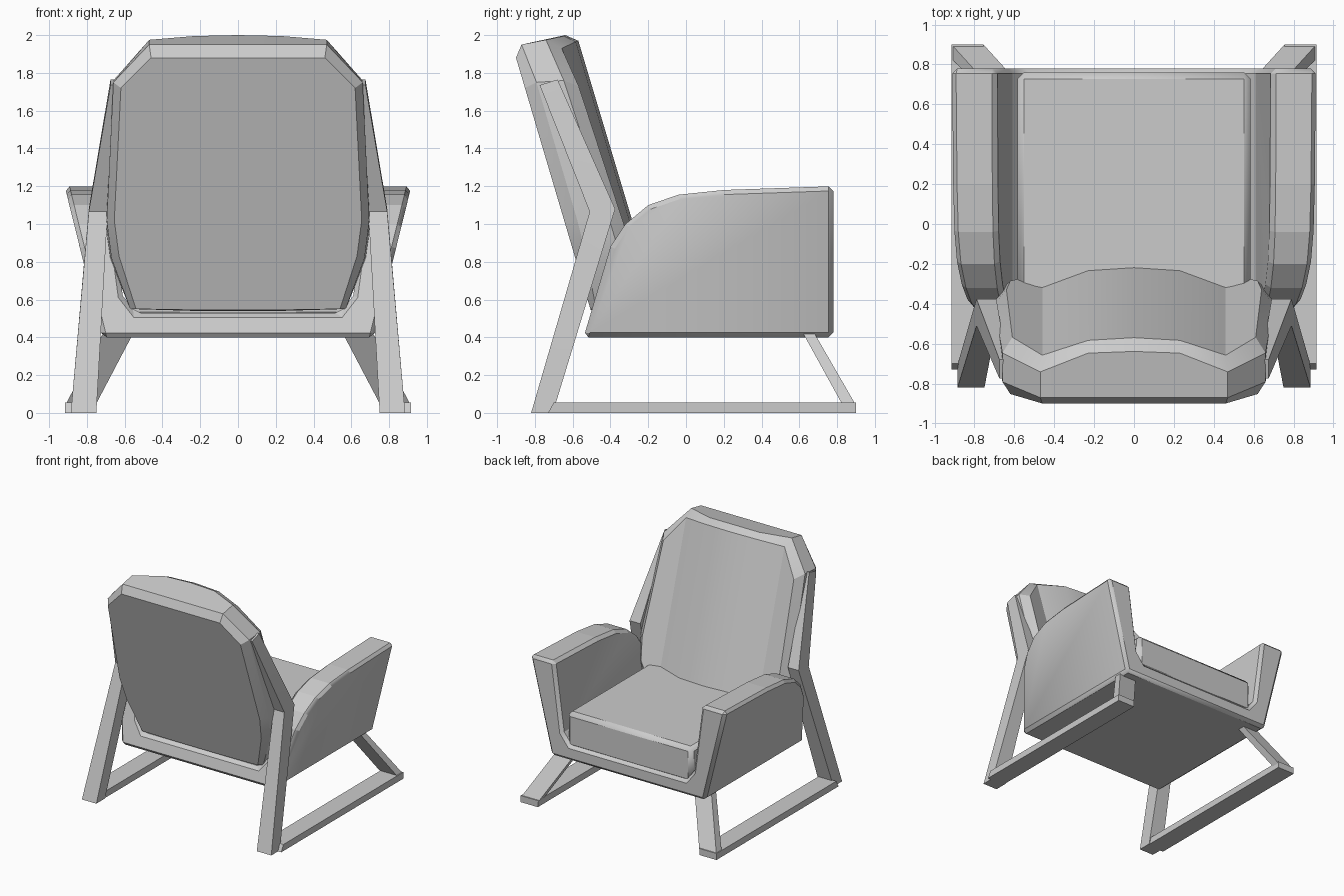
import bpy, bmesh

cube = bpy.data.objects.get("Cube")
if cube:
    bpy.data.objects.remove(cube, do_unlink=True)

grey = bpy.data.materials.new("plain_grey")
grey.use_nodes = True
colour = (0.6, 0.6, 0.6, 1)
grey.diffuse_color = colour
grey.node_tree.nodes["Principled BSDF"].inputs["Base Color"].default_value = colour


def make(name, verts, faces):
    """Mesh object with outward normals."""
    bm = bmesh.new()
    vs = [bm.verts.new(v) for v in verts]
    for f in faces:
        bm.faces.new([vs[i] for i in f])
    bmesh.ops.recalc_face_normals(bm, faces=bm.faces)
    mesh = bpy.data.meshes.new(name)
    bm.to_mesh(mesh)
    bm.free()
    mesh.materials.append(grey)
    ob = bpy.data.objects.new(name, mesh)
    bpy.context.collection.objects.link(ob)
    return ob


def loft(name, rings, closed=True):
    """Skin equal-length rings and cap both ends."""
    n = len(rings[0])
    verts = [p for r in rings for p in r]
    faces = [(k * n + i, k * n + (i + 1) % n, (k + 1) * n + (i + 1) % n, (k + 1) * n + i)
             for k in range(len(rings) - 1) for i in range(n)]
    faces += [tuple(range(n)), tuple(range(len(verts) - n, len(verts)))]
    return make(name, verts, faces)


def mirror(ob):
    mod = ob.modifiers.new("mirror", 'MIRROR')
    mod.use_clip = True
    return ob


def bevel(ob, width):
    mod = ob.modifiers.new("bevel", 'BEVEL')
    mod.width = width
    mod.segments = 1
    mod.limit_method = 'ANGLE'
    mod.angle_limit = 0.6


def beam(name, sections):
    """Mirrored bar; a section is inner x, outer x, and two (y, z) edges."""
    return mirror(loft(name, [[(a, *p), (b, *p), (b, *q), (a, *q)]
                              for a, b, p, q in sections]))


# Shell: U-shaped section trimmed by the arm side profile
half = [(0.72, 0.4), (0.93, 1.25), (0.695, 1.25), (0.61, 0.62), (0.54, 0.53)]
section = half + [(-x, z) for x, z in reversed(half)]
shell = loft("arm_shell", [[(x, y, z) for x, z in section] for y in (-0.8, 0.78)])
side = [(-0.545, 0.39), (0.9, 0.39), (0.9, 1.205), (0.78, 1.2), (0.2, 1.18),
        (-0.04, 1.155), (-0.2, 1.1), (-0.32, 1.0), (-0.4, 0.88)]
cutter = loft("shell_cutter", [[(x, y, z) for y, z in side] for x in (-1.2, 1.2)])
cutter.hide_render = True
cutter.hide_set(True)
cutter.display_type = 'WIRE'
trim = shell.modifiers.new("trim", 'BOOLEAN')
trim.operation = 'INTERSECT'
trim.solver = 'EXACT'
trim.object = cutter
bevel(shell, 0.025)

# Seat cushion
seat = loft("seat_cushion", [[(-0.585, y, 0.5), (0.585, y, 0.5), (0.585, y, 0.8), (-0.585, y, 0.8)]
                             for y in (-0.42, 0.76)])
bevel(seat, 0.033)


# Backrest: right half as four outlines from front to rear
def front(z):
    return -0.57 - 0.3 * (z - 1.97)


def rear(z):
    return -0.9 - 0.296 * (z - 1.88)


def outline(points, plane):
    return [(x, plane(z) + off, z) for x, z, off in points]


face = outline([(0, 1.97, 0), (0.23, 1.965, -0.015), (0.46, 1.93, -0.1), (0.61, 1.73, -0.07),
                (0.64, 1.0, -0.05), (0.62, 0.82, -0.06), (0.46, 0.56, -0.1),
                (0.23, 0.56, -0.015), (0, 0.56, 0)], front)
rim = outline([(0, 2.0, -0.06), (0.23, 1.995, -0.07), (0.47, 1.975, -0.17), (0.66, 1.76, -0.14),
               (0.7, 1.02, -0.12), (0.68, 0.82, -0.12), (0.56, 0.55, -0.14),
               (0.23, 0.55, -0.1), (0, 0.55, -0.1)], front)
back_rim = outline([(0, 1.95, 0.05), (0.23, 1.95, 0.05), (0.47, 1.95, 0.05), (0.66, 1.75, 0.07),
                    (0.695, 1.02, 0.07), (0.67, 0.82, 0.06), (0.57, 0.55, 0.03),
                    (0.23, 0.54, 0.03), (0, 0.54, 0.03)], rear)
back = outline([(0, 1.88, 0), (0.23, 1.88, 0), (0.46, 1.88, 0), (0.62, 1.72, 0),
                (0.655, 1.02, 0), (0.63, 0.83, 0), (0.54, 0.55, 0),
                (0.23, 0.545, 0), (0, 0.545, 0)], rear)
loops = [face, rim, back_rim, back]
n = len(face)
faces = [(k * n + i, k * n + i + 1, (k + 1) * n + i + 1, (k + 1) * n + i)
         for k in range(3) for i in range(n - 1)]
faces += [(0, 1, 7, 8), (1, 2, 6, 7), (2, 3, 4, 5, 6)]
faces.append(tuple(range(3 * n, 4 * n)))
backrest = mirror(make("backrest", [p for loop in loops for p in loop], faces))

# Side frames: bent post, floor rail and front strut
beam("rear_post", [(0.75, 0.885, (-0.82, 0), (-0.705, 0)),
                   (0.69, 0.79, (-0.51, 1.065), (-0.375, 1.08)),
                   (0.64, 0.675, (-0.775, 1.735), (-0.68, 1.765))])
beam("floor_rail", [(0.755, 0.915, (-0.73, 0), (-0.7, 0.055)),
                    (0.755, 0.915, (0.9, 0), (0.9, 0.055))])
beam("front_strut", [(0.755, 0.915, (0.83, 0.04), (0.9, 0.04)),
                     (0.55, 0.71, (0.615, 0.43), (0.675, 0.43))])

# Soft shading with sharp creases
for ob in bpy.context.scene.objects:
    ob.select_set(ob.type == 'MESH' and ob is not cutter)
bpy.context.view_layer.objects.active = shell
bpy.ops.object.shade_smooth_by_angle(angle=0.35)
